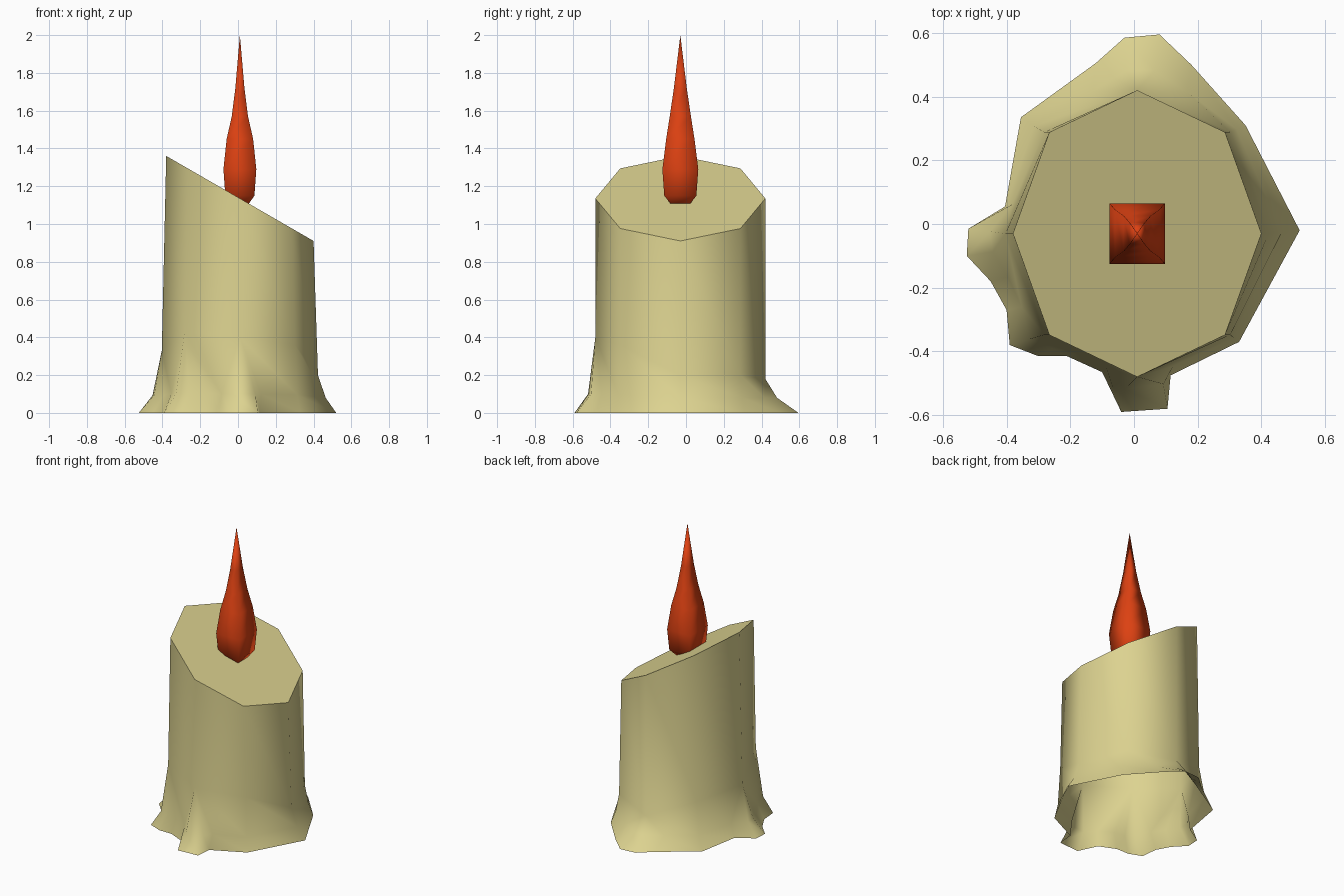
import bpy
import bmesh
import math
from mathutils import Vector

cube = bpy.data.objects.get("Cube")
if cube:
    bpy.data.objects.remove(cube, do_unlink=True)

CENTRE = Vector((0.01, -0.03, 0))


def make_material(name, colour):
    material = bpy.data.materials.new(name)
    material.use_nodes = True
    material.diffuse_color = colour
    shader = material.node_tree.nodes["Principled BSDF"]
    shader.inputs["Base Color"].default_value = colour
    shader.inputs["Roughness"].default_value = 0.8
    return material


def finish(bm, name, material):
    mesh = bpy.data.meshes.new(name)
    bm.to_mesh(mesh)
    bm.free()
    mesh.materials.append(material)
    obj = bpy.data.objects.new(name, mesh)
    bpy.context.collection.objects.link(obj)
    return obj


def octagon_corner(index, spread=1.0):
    angle = math.radians(45 * index)
    return CENTRE + Vector((0.39 * spread * math.cos(angle), 0.45 * math.sin(angle), 0))


def on_octagon(t, spread):
    index = int(t)
    start, end = octagon_corner(index, spread), octagon_corner(index + 1, spread)
    return start.lerp(end, t - index)


def build_candle(material):
    bm = bmesh.new()

    # Straight wall: slanted rim down to the height where the drips begin
    drip_heights = [0.2, 0.2, 0.18, 0.3, 0.33, 0.43, 0.4, 0.36]
    rim, bend = [], []
    for i, height in enumerate(drip_heights):
        top = octagon_corner(i)
        top.z = 1.141 - 0.577 * top.x
        low = octagon_corner(i, 1.06)
        low.z = height
        rim.append(bm.verts.new(top))
        bend.append(bm.verts.new(low))
    for i in range(8):
        j = (i + 1) % 8
        bm.faces.new((rim[i], bend[i], bend[j], rim[j])).smooth = True
    bm.faces.new(rim).smooth = False

    # Melted foot: place around the octagon, then the foot outline x and y
    outline = [
        (0, 0.52, -0.02), (1, 0.35, 0.31), (1.5, 0.18, 0.5), (1.85, 0.08, 0.595),
        (2.1, -0.03, 0.585), (2.5, -0.12, 0.505), (3, -0.355, 0.335),
        (3.7, -0.405, 0.055), (4, -0.52, -0.015), (4.15, -0.525, -0.1),
        (4.4, -0.45, -0.18), (4.7, -0.4, -0.27), (5, -0.39, -0.38),
        (5.2, -0.3, -0.415), (5.4, -0.21, -0.415), (5.7, -0.1, -0.465),
        (5.9, -0.04, -0.59), (6.25, 0.105, -0.58), (6.4, 0.115, -0.475),
        (7, 0.33, -0.37),
    ]
    columns = []
    for t, x, y in outline:
        corner = round(t) % 8
        foot = Vector((x, y, 0))
        middle = on_octagon(t, 1.06).lerp(foot, 0.42)
        middle.z = 0.08 + 0.1 * max(0, drip_heights[corner] - 0.2)
        columns.append((bend[corner], bm.verts.new(middle), bm.verts.new(foot)))
    for a, b in zip(columns, columns[1:] + columns[:1]):
        upper = [a[0], a[1], b[1]]
        if a[0] != b[0]:
            upper.append(b[0])
        bm.faces.new(upper).smooth = True
        bm.faces.new((a[1], a[2], b[2], b[1])).smooth = True
    return finish(bm, "candle_body", material)


def build_flame(material):
    # Square rings between two pointed ends: height, half width, half depth
    rings = [(1.15, 0.077, 0.085), (1.29, 0.087, 0.095), (1.45, 0.07, 0.075),
             (1.57, 0.043, 0.056), (1.72, 0.024, 0.034)]
    bm = bmesh.new()
    bottom = bm.verts.new(CENTRE + Vector((0, 0, 1.04)))
    tip = bm.verts.new(CENTRE + Vector((0, 0, 2)))
    loops = []
    for z, w, d in rings:
        corners = ((-w, -d), (w, -d), (w, d), (-w, d))
        loops.append([bm.verts.new(CENTRE + Vector((x, y, z))) for x, y in corners])
    for i in range(4):
        j = (i + 1) % 4
        bm.faces.new((bottom, loops[0][j], loops[0][i]))
        bm.faces.new((tip, loops[-1][i], loops[-1][j]))
        for low, high in zip(loops, loops[1:]):
            bm.faces.new((low[i], low[j], high[j], high[i]))
    for face in bm.faces:
        face.smooth = True
    return finish(bm, "flame", material)


build_candle(make_material("cream_wax", (0.72, 0.65, 0.28, 1)))
build_flame(make_material("orange_flame", (0.72, 0.053, 0.006, 1)))
